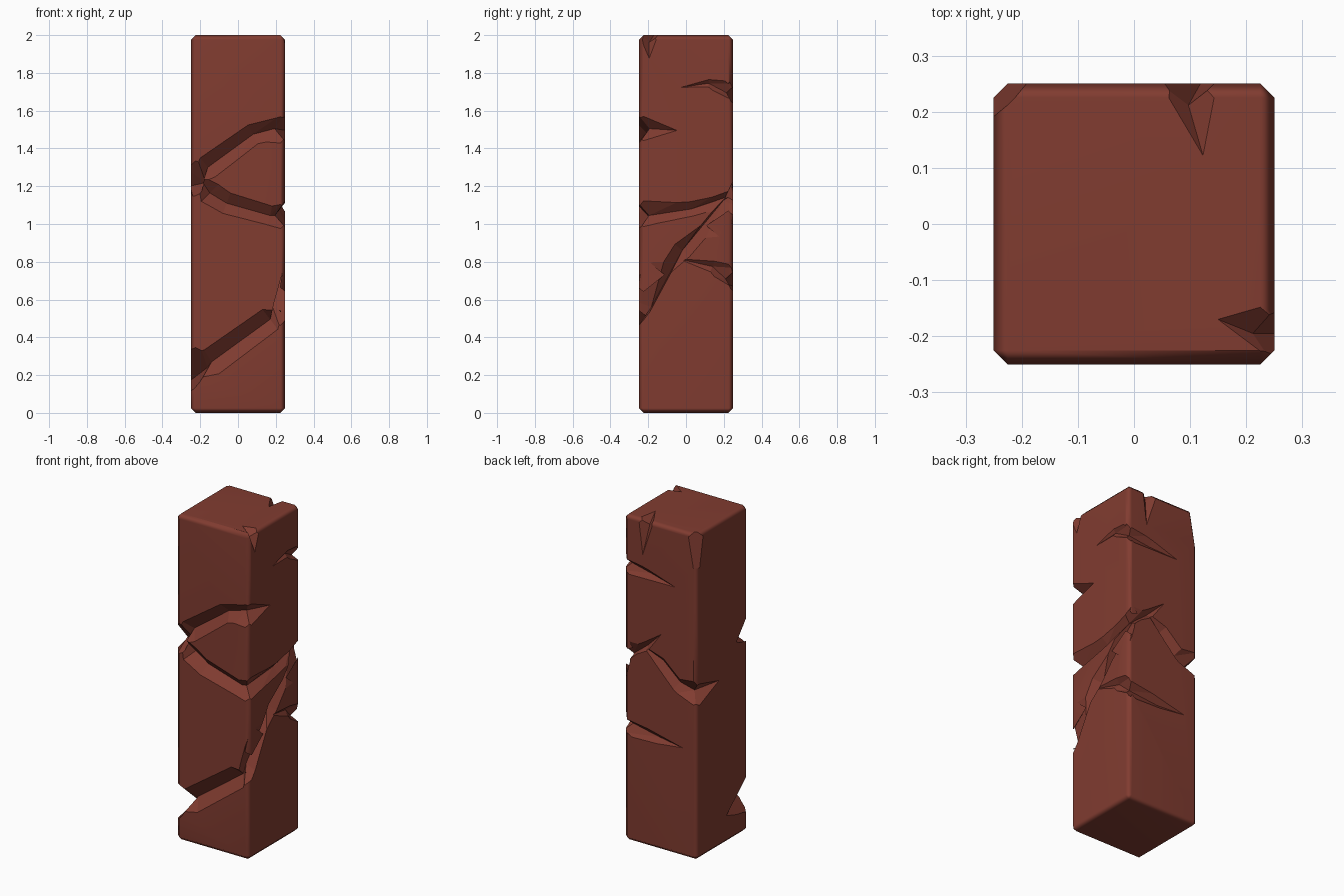
import bpy, bmesh, math
from mathutils import Vector

if "Cube" in bpy.data.objects:
    bpy.data.objects.remove(bpy.data.objects["Cube"])

H = 0.25                       # half width of the pillar
SIDES = {'F': (1, -H), 'B': (1, H), 'L': (0, -H), 'R': (0, H), 'T': (2, 2.0)}


def locate(code, *coords):
    """Surface point and outward normal; two letters mean the edge between two sides."""
    p, n = [None] * 3, Vector()
    inset = 0.0125 * (len(code) - 1)
    for c in code:
        axis, value = SIDES[c]
        s = math.copysign(1, value)
        p[axis], n[axis] = value - s * inset, s
    rest = iter(coords)
    return Vector([next(rest) if v is None else v for v in p]), n.normalized()


def carve(pillar, w0, w1, *path):
    """Cut a V groove along a surface path, pointed at both ends, width going w0 to w1."""
    bm = bmesh.new()
    spots = [locate(*s) for s in path]
    last = len(path) - 1
    rings = []
    for i, (p, n) in enumerate(spots):
        if i in (0, last):
            rings.append([bm.verts.new(p + n * 0.003)] * 3)
            continue
        w = w0 + (w1 - w0) * i / last
        corner = len(path[i][0]) == 2
        valley = p - n * w * (1.3 if corner else 0.9)
        side = n.cross(spots[i + 1][0] - spots[i - 1][0]).normalized()
        side *= w * (1.2 if corner else 1)
        lips = [valley + (p + s - valley) * 1.7 for s in (side, -side)]
        rings.append([bm.verts.new(q) for q in [valley] + lips])
    for a, b in zip(rings, rings[1:]):
        for i in range(3):
            j = (i + 1) % 3
            for tri in ((a[i], b[i], b[j]), (a[i], b[j], a[j])):
                if len(set(tri)) == 3:
                    bm.faces.new(tri)
    bmesh.ops.recalc_face_normals(bm, faces=bm.faces)
    me = bpy.data.meshes.new("crack_cutter")
    bm.to_mesh(me)
    bm.free()
    cutter = bpy.data.objects.new("crack_cutter", me)
    bpy.context.collection.objects.link(cutter)
    cutter.hide_render = True
    mod = pillar.modifiers.new("crack", 'BOOLEAN')
    mod.operation, mod.solver, mod.object = 'DIFFERENCE', 'EXACT', cutter
    bpy.ops.object.modifier_apply(modifier=mod.name)
    bpy.data.objects.remove(cutter)


# Chamfered pillar block
bm = bmesh.new()
bmesh.ops.create_cube(bm, size=1)
for v in bm.verts:
    v.co = Vector((v.co.x * 2 * H, v.co.y * 2 * H, v.co.z * 2 + 1))
bmesh.ops.bevel(bm, geom=bm.edges[:], offset=0.025, segments=1, affect='EDGES')

# Chipped top corner
bmesh.ops.bisect_plane(bm, geom=bm.verts[:] + bm.edges[:] + bm.faces[:], clear_outer=True,
                       plane_co=(-0.2375, 0.2375, 1.79), plane_no=(-1, 1, 0.18))
bmesh.ops.holes_fill(bm, edges=[e for e in bm.edges if e.is_boundary], sides=0)
bmesh.ops.recalc_face_normals(bm, faces=bm.faces)
mesh = bpy.data.meshes.new("cracked_pillar")
bm.to_mesh(mesh)
bm.free()
pillar = bpy.data.objects.new("cracked_pillar", mesh)
bpy.context.collection.objects.link(pillar)
bpy.context.view_layer.objects.active = pillar
pillar.select_set(True)

# Upper front crack, ending on the right side
carve(pillar, .08, .04, ('L', -.13, 1.2), ('FL', 1.22), ('F', -.16, 1.3), ('F', .08, 1.475),
      ('FR', 1.505), ('R', -.04, 1.495))
# Middle crack: front, right side and a tail on the back
carve(pillar, .07, .02, ('F', -.22, 1.27), ('F', -.15, 1.165), ('F', -.06, 1.11),
      ('F', .17, 1.045), ('FR', 1.045), ('R', .03, 1.08), ('RB', 1.14), ('B', .1, 1.225),
      ('B', -.02, 1.34))
# Long diagonal crack: left, front and right side
carve(pillar, .09, .035, ('L', -.03, .17), ('FL', .24), ('F', -.14, .27), ('F', .17, .495),
      ('FR', .56), ('R', -.02, .86), ('RB', 1.125), ('B', .2, 1.16))
# Lower branch: right side to back
carve(pillar, .03, .03, ('R', -.06, .82), ('R', .14, .775), ('RB', .71), ('B', .02, .68),
      ('B', -.17, .67))
# Upper right crack running onto the back
carve(pillar, .015, .035, ('R', -.05, 1.72), ('R', .12, 1.745), ('RB', 1.695), ('B', .08, 1.67),
      ('B', -.12, 1.64))
# Back branch wrapping onto the left side
carve(pillar, .03, .055, ('B', .13, 1.235), ('B', 0, 1.155), ('B', -.11, 1.05), ('BL', 1.015),
      ('L', .03, 1.03))
# Nicks in the top rim
carve(pillar, .028, .028, ('R', -.195, 1.87), ('RT', -.195), ('T', .145, -.168))
carve(pillar, .028, .028, ('B', .12, 1.77), ('BT', .097), ('T', .125, .115))


def is_shell(face):
    """True for the flat sides and chamfers, false for crack walls."""
    vals = [abs(v) for v in face.normal if abs(v) > 0.01]
    return max(vals) - min(vals) < 0.01


# Smooth chamfers, sharp crack edges
bm = bmesh.new()
bm.from_mesh(pillar.data)
bmesh.ops.remove_doubles(bm, verts=bm.verts, dist=0.0002)
bm.normal_update()
for f in bm.faces:
    f.smooth = True
for e in bm.edges:
    e.smooth = all(f.normal.length > 0.5 and is_shell(f) for f in e.link_faces)
bm.to_mesh(pillar.data)
bm.free()
weighted = pillar.modifiers.new("weighted_normals", 'WEIGHTED_NORMAL')
weighted.keep_sharp = True

# Red-brown stone
mat = bpy.data.materials.new("red_stone")
mat.diffuse_color = (0.22, 0.045, 0.03, 1)
mat.use_nodes = True
mat.node_tree.nodes["Principled BSDF"].inputs["Base Color"].default_value = mat.diffuse_color
pillar.data.materials.clear()
pillar.data.materials.append(mat)
